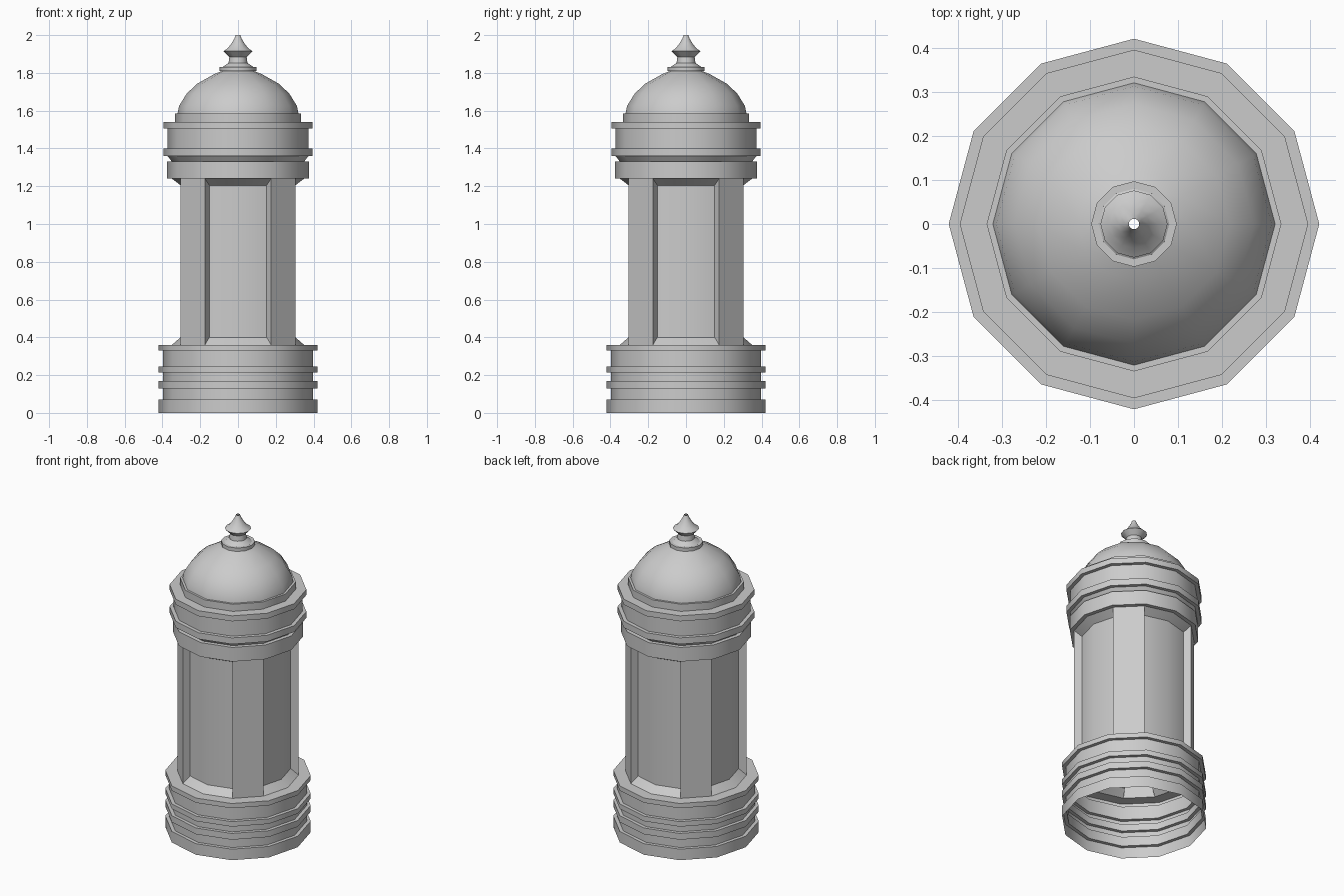
import bpy, bmesh, math

if "Cube" in bpy.data.objects:
    bpy.data.objects.remove(bpy.data.objects["Cube"])

SIDES = 12


def finish(name, bm):
    bmesh.ops.remove_doubles(bm, verts=bm.verts, dist=1e-5)
    bmesh.ops.recalc_face_normals(bm, faces=bm.faces)
    mesh = bpy.data.meshes.new(name)
    bm.to_mesh(mesh)
    bm.free()
    obj = bpy.data.objects.new(name, mesh)
    bpy.context.collection.objects.link(obj)
    bpy.ops.object.select_all(action='DESELECT')
    bpy.context.view_layer.objects.active = obj
    obj.select_set(True)
    bpy.ops.object.shade_smooth_by_angle(angle=math.radians(32))
    return obj


def point(r, z, i):
    a = math.tau * i / SIDES
    return (r * math.cos(a), r * math.sin(a), z)


def add_face(bm, pts):
    bm.faces.new([bm.verts.new(p) for p in pts])


def lathe(name, profile):
    """Open twelve-sided shell through (radius, height) points."""
    bm = bmesh.new()
    for (r0, z0), (r1, z1) in zip(profile, profile[1:]):
        for i in range(SIDES):
            add_face(bm, [point(r0, z0, i), point(r0, z0, i + 1),
                          point(r1, z1, i + 1), point(r1, z1, i)])
    return finish(name, bm)


def ringed(bands):
    """Stepped profile from (radius, bottom, top) bands."""
    return [p for r, a, b in bands for p in ((r, a), (r, b))]


# Banded hollow plinth, closing in to the foot of the shaft
lathe("plinth", ringed([(.42, 0, .07), (.398, .07, .13), (.42, .13, .17),
                        (.398, .17, .213), (.42, .213, .245),
                        (.398, .245, .33), (.42, .33, .36)]) + [(.35, .36)])

# Shaft: four flush pillars with recessed double-width panels between them
bm = bmesh.new()
recess = [(.35, .36), (.304, .40), (.304, 1.205), (.35, 1.24)]
for i in range(SIDES):
    rows = [recess[0], recess[3]] if i % 3 == 1 else recess
    for (r0, z0), (r1, z1) in zip(rows, rows[1:]):
        add_face(bm, [point(r0, z0, i), point(r0, z0, i + 1),
                      point(r1, z1, i + 1), point(r1, z1, i)])
    if i % 3:  # pillar flank
        add_face(bm, [point(r, z, i) for r, z in recess])
finish("shaft", bm)

# Cornice with two projecting rings
lathe("cornice", [(.35, 1.24), (.375, 1.24), (.375, 1.33), (.35, 1.33), (.373, 1.36)]
      + ringed([(.395, 1.36, 1.40), (.372, 1.40, 1.505),
                (.395, 1.505, 1.54), (.334, 1.54, 1.585)]) + [(.32, 1.585)])

# Dome
lathe("dome", [(.32, 1.585), (.312, 1.625), (.272, 1.69), (.217, 1.742),
               (.127, 1.793), (.085, 1.81)])

# Finial with a small open tip
lathe("finial", [(.085, 1.81), (.097, 1.81), (.097, 1.832), (.08, 1.832),
                 (.05, 1.853), (.046, 1.885), (.076, 1.915), (.055, 1.93),
                 (.035, 1.955), (.02, 1.98), (.012, 2.0)])
